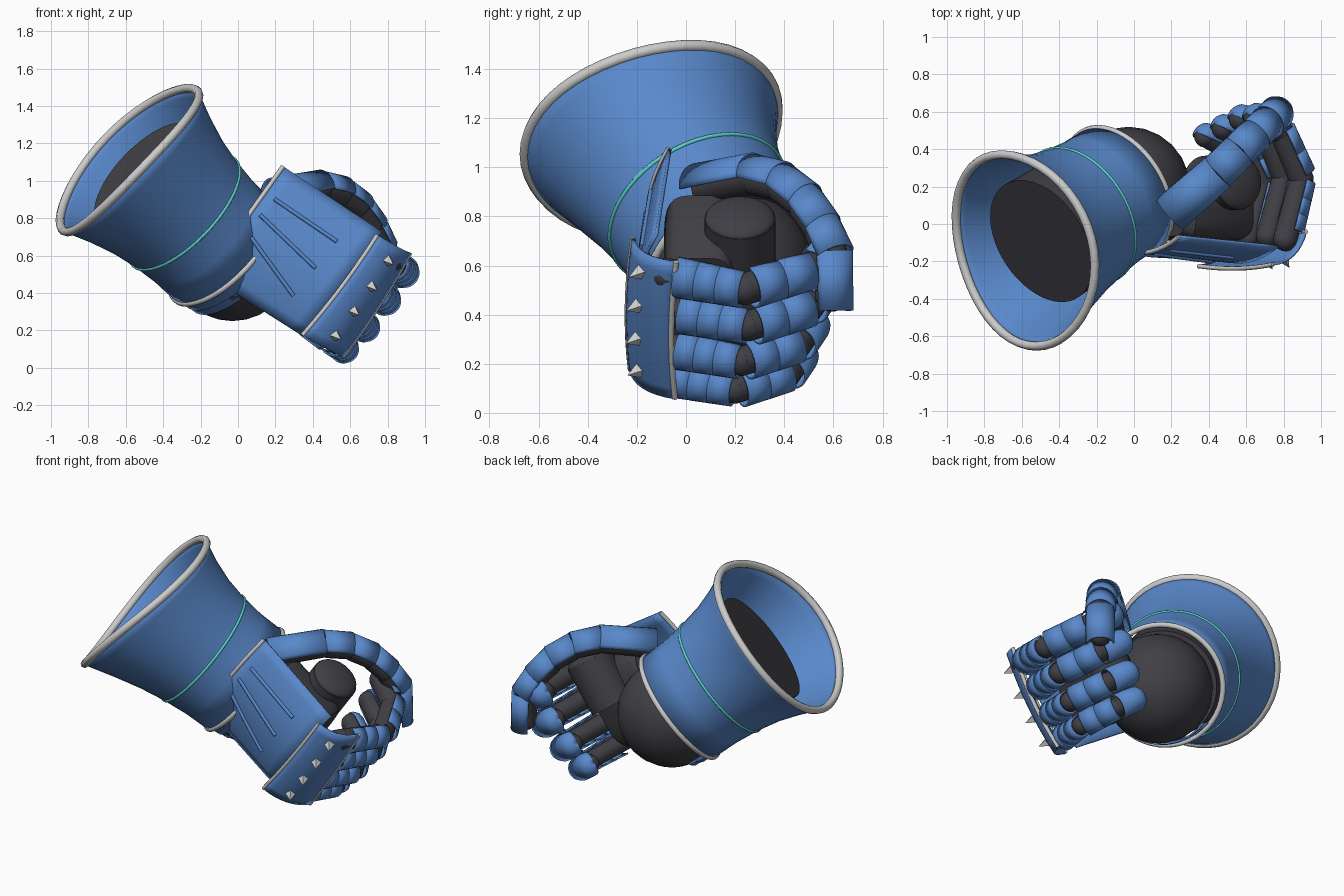
import bpy, math
from mathutils import Vector as V

if "Cube" in bpy.data.objects:
    bpy.data.objects.remove(bpy.data.objects["Cube"])

def material(name, col):
    m = bpy.data.materials.new(name)
    m.diffuse_color = (*col, 1)
    m.use_nodes = True
    m.node_tree.nodes["Principled BSDF"].inputs["Base Color"].default_value = m.diffuse_color
    return m

BLUE = material("blue_steel", (0.10, 0.25, 0.60))
DARK = material("dark_lining", (0.05, 0.05, 0.06))
TEAL = material("teal_trim", (0.10, 0.65, 0.60))
SILVER = material("silver_trim", (0.55, 0.55, 0.55))

def finish(ob, mat, thick=0, angle=40):
    bpy.context.view_layer.objects.active = ob
    for o in bpy.context.selected_objects:
        o.select_set(False)
    ob.select_set(True)
    if mat:
        ob.data.materials.append(mat)
    bpy.ops.object.shade_smooth_by_angle(angle=math.radians(angle))
    if thick:
        s = ob.modifiers.new("thickness", 'SOLIDIFY')
        s.thickness, s.offset = thick, 0
    return ob

def loft(name, rows, mat, closed=False, thick=0, caps=False):
    """Skin equal-length rows of points."""
    n = len(rows[0])
    verts = [p for r in rows for p in r]
    faces = [(i*n+j, i*n+(j+1) % n, (i+1)*n+(j+1) % n, (i+1)*n+j)
             for i in range(len(rows)-1) for j in range(n if closed else n-1)]
    if caps:
        faces += [tuple(range(n))[::-1], tuple(range((len(rows)-1)*n, len(rows)*n))]
    me = bpy.data.meshes.new(name)
    me.from_pydata(verts, [], faces)
    ob = bpy.data.objects.new(name, me)
    bpy.context.collection.objects.link(ob)
    return finish(ob, mat, thick)

def tube(name, pts, r, mat, cyclic=False):
    cu = bpy.data.curves.new(name, 'CURVE')
    cu.dimensions, cu.bevel_depth, cu.bevel_resolution, cu.use_fill_caps = '3D', r, 2, True
    sp = cu.splines.new('POLY')
    sp.points.add(len(pts)-1)
    for q, p in zip(sp.points, pts):
        q.co = (*p, 1)
    sp.use_cyclic_u = cyclic
    cu.materials.append(mat)
    ob = bpy.data.objects.new(name, cu)
    bpy.context.collection.objects.link(ob)

def ball(name, c, r, mat):
    bpy.ops.mesh.primitive_uv_sphere_add(segments=24, ring_count=14, radius=r, location=c)
    ob = bpy.context.object
    ob.name = name
    return finish(ob, mat)

def rod(name, a, b, r0, r1, mat, sides=20):
    a, b = V(a), V(b)
    bpy.ops.mesh.primitive_cone_add(vertices=sides, radius1=r0, radius2=r1, depth=(b-a).length,
                                    location=(a+b)/2, rotation=(b-a).to_track_quat('Z', 'Y').to_euler())
    ob = bpy.context.object
    ob.name = name
    return finish(ob, mat)

def shell(name, a, b, out, r0, r1, spread=105, tip=False):
    """Curved armour lame over the outer side of a-b."""
    a, b = V(a), V(b)
    d = (b-a).normalized()
    out = (out - d*out.dot(d)).normalized()
    side = d.cross(out)
    prof = [(a, r0), (b, r1)]
    if tip:
        prof += [(b + d*r1*0.8*math.sin(k), r1*math.cos(k)) for k in (0.4, 0.8, 1.15, 1.5)]
    arcs = [math.radians(-spread + 2*spread*i/14) for i in range(15)]
    loft(name, [[p + (out*math.cos(t) + side*math.sin(t))*r for t in arcs] for p, r in prof],
         BLUE, thick=0.01)

# --- cuff: flared sleeve on a slanted axis ---
W, R = V((-.08, .18, .63)), V((-.60, -.16, 1.13))
N = (W-R).normalized()
U = (V((0, -1, 0)) + N*N.y).normalized()
S = N.cross(U)
PROF = [(0, .365), (.2, .368), (.4, .385), (.6, .415), (.8, .46), (.93, .495), (1, .515)]

def cuff_row(t, r, n=48):
    row = []
    for i in range(n):
        a = 2*math.pi*i/n
        c = math.cos(a)
        rr = r - .025*c*t*t
        off = (.016 - .105*c - .025*math.cos(2*a))*t*t*t
        row.append(W.lerp(R, t) + (U*c + S*math.sin(a))*rr + N*off)
    return row

loft("cuff", [cuff_row(t, r) for t, r in PROF], BLUE, closed=True, thick=.016)
tube("cuff_rim", cuff_row(1, .517), .024, SILVER, True)
tube("wrist_rim", cuff_row(0, .368), .017, SILVER, True)
tube("cuff_band", cuff_row(.4, .393), .009, TEAL, True)

# --- forearm lining and wrist ball ---
loft("forearm_lining", [cuff_row(.0, .33), [W.lerp(R, .8) + (U*math.cos(i*math.pi/24) +
     S*math.sin(i*math.pi/24))*.36 for i in range(48)]], DARK, closed=True, caps=True)
ball("wrist_lining", (-.03, .19, .58), .33, DARK)

# --- partial wrist lames on the lower front side ---
low = V((-.2, -.5, -.8))
low = (low - N*low.dot(N)).normalized()
for k in range(2):
    c = W + N*(.05*k)
    shell(f"wrist_lame_{k}", c - N*.04, c + N*.075, low, .355-.008*k, .35-.01*k, spread=60)

# --- palm block ---
L, F, Y = V((.575, 0, .818)), V((.818, 0, -.575)), V((0, 1, 0))
PC = V((.34, .06, .55))
rows = []
for f, k in ((-.24, .85), (-.2, 1), (.16, 1), (.2, .88)):
    rows.append([PC + F*f + L*(k*.27*math.copysign(abs(math.cos(a))**.5, math.cos(a))) +
                 Y*(k*.15*math.copysign(abs(math.sin(a))**.5, math.sin(a)))
                 for a in [2*math.pi*(i+.5)/28 for i in range(28)]])
loft("palm_lining", rows, DARK, closed=True, caps=True)

# --- back-of-hand plate with raised ridges ---
A, B, C, D = V((.24, 0, 1.075)), V((-.17, 0, .50)), V((.35, 0, .17)), V((.77, 0, .725))
def plate(t, s, lift=0):
    p = B.lerp(C, t).lerp(A.lerp(D, t), s)
    p.y = -.15 - .055*t + .085*(2*s-1)**2 - lift
    return p
loft("hand_plate", [[plate(i/8, j/12) for j in range(13)] for i in range(9)], BLUE, thick=.014)
tube("hand_plate_rim", [plate(0, .3 + .7*j/8, .004) for j in range(9)], .013, SILVER)
for k, (a, b) in enumerate((((.10, .76), (.74, .75)), ((.08, .60), (.73, .49)), ((.13, .42), (.72, .22)))):
    tube(f"hand_ridge_{k}", [plate(a[0] + (b[0]-a[0])*i/6, a[1] + (b[1]-a[1])*i/6, .01)
                             for i in range(7)], .011, BLUE)

# --- knuckle plate, trim and spikes ---
K = [V((.345, -.225, .175)), V((.745, -.215, .71)), V((.56, -.045, .06)), V((.92, -.04, .615))]
KN = (K[1]-K[0]).cross(K[2]-K[0]).normalized()
KN = KN if KN.y < 0 else -KN
def kplate(t, s):
    p = K[0].lerp(K[1], s).lerp(K[2].lerp(K[3], s), t)
    return p + KN*(.045*(1-(2*t-1)**2) + .022*(1-(2*s-1)**2))
loft("knuckle_plate", [[kplate(i/8, j/12) for j in range(13)] for i in range(9)], BLUE, thick=.014)
for t in (0, 1):
    tube(f"knuckle_trim_{t}", [kplate(t, j/12) for j in range(13)], .012, SILVER)
for k in range(4):
    p = kplate(.45, .13 + .245*k)
    rod(f"spike_{k}", p, p + KN*.065, .034, 0, SILVER, 4)

# --- fingers: dark capsules with overlapping lames ---
HUB = V((.45, .22, .45))
PIP = [V((.895, .24, .505)), V((.80, .255, .355)), V((.69, .225, .21)), V((.58, .20, .095))]
for f, pip in enumerate(PIP):
    z = 1 - .06*f
    j = [pip + V((-.085, -.32, .06))*(1 if f < 2 else .93), pip,
         pip + V((-.11, .255, .075))*z, pip + V((-.245, .325, .17))*z]
    r = .066 - .003*f
    for i in range(3):
        rod(f"finger_{f}_lining_{i}", j[i], j[i+1], r, r*.95, DARK, 16)
    for i in range(4):
        ball(f"finger_{f}_joint_{i}", j[i], r, DARK)
    for i, count in enumerate((3, 2, 1)):
        d = (j[i+1]-j[i]).normalized()
        out = d.cross(L)
        if out.dot((j[i]+j[i+1])/2 - (HUB + L*(.18 - .18*f))) < 0:
            out = -out
        lo, hi = (.15, .95) if i == 0 else (.1, .98) if i == 1 else (.12, .9)
        for k in range(count):
            a = j[i].lerp(j[i+1], lo + (hi-lo)*k/count)
            b = j[i].lerp(j[i+1], lo + (hi-lo)*(k+1.12)/count)
            shell(f"finger_{f}_lame_{i}_{k}", a, b, out, r+.019-.003*k, r+.015-.003*k, 100, tip=(i == 2))

# --- thumb: metacarpal stump, lining chain and lames ---
rod("thumb_base", (.38, .22, .54), (.56, .22, .79), .145, .145, DARK, 32)
ball("thumb_base_cap", (.56, .22, .79), .143, DARK).scale = (1, 1, .35)
bpy.context.object.rotation_euler = (0, .62, 0)
T = [V(p) for p in ((.20, .06, .91), (.44, .27, .955), (.55, .38, .93), (.64, .47, .86),
                    (.71, .54, .76), (.76, .59, .65), (.765, .595, .43))]
RAD = [.105, .095, .09, .088, .085, .085, .078]
side = V((1, -.93, 0)).normalized()
for i in range(6):
    d = (T[i+1]-T[i]).normalized()
    out = d.cross(side)
    if out.dot((T[i]+T[i+1])/2 - V((.4, .2, .55))) < 0:
        out = -out
    shell(f"thumb_lame_{i}", T[i] - d*.01, T[i+1] + d*.015, out, RAD[i], RAD[i+1] + .004, 88, tip=False)
    rod(f"thumb_lining_{i}", T[i] + d*.02, T[i+1] - (d*.03 if i == 5 else d*0), .07, .068, DARK, 16)
    ball(f"thumb_joint_{i}", T[i+1] - (d*.05 if i == 5 else d*0), .068, DARK)
